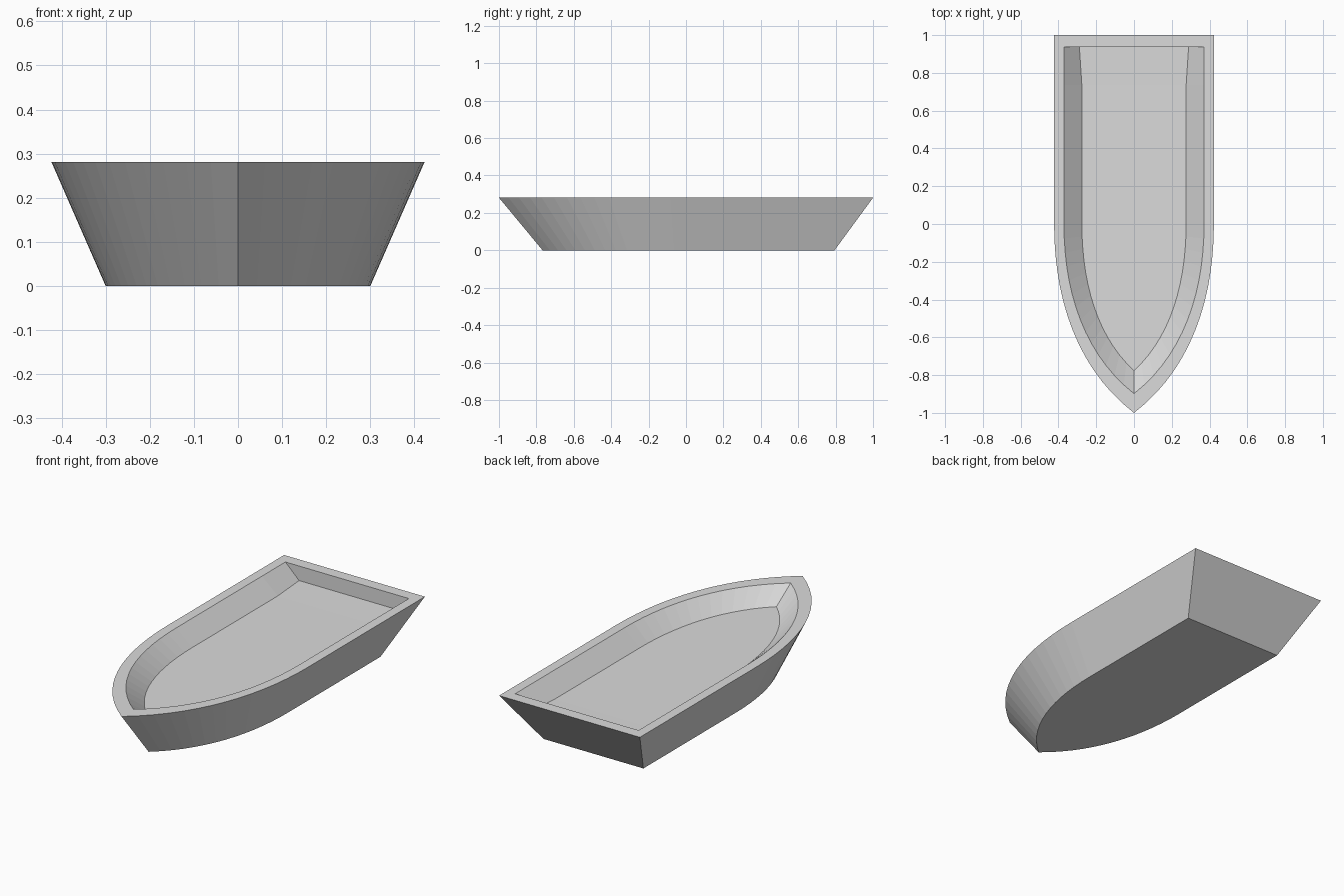
import bpy
import bmesh
from mathutils import Vector
from mathutils.geometry import interpolate_bezier

cube = bpy.data.objects.get("Cube")
if cube:
    bpy.data.objects.remove(cube, do_unlink=True)

SEGMENTS = 14
KNEE = 0.735  # where the floor starts widening towards the stern


def outline(width, bow, stern, z, stern_z=None, stern_width=None):
    """Closed boat outline: straight sides, curved to a pointed bow."""
    stern_z = z if stern_z is None else stern_z
    stern_width = stern_width or width
    curve = interpolate_bezier(
        Vector((width, 0, z)),
        Vector((width, 0.4 * bow, z)),
        Vector((0.71 * width, 0.77 * bow, z)),
        Vector((0, bow, z)),
        SEGMENTS + 1)
    half = [Vector((stern_width, stern, stern_z)), Vector((width, KNEE, z))] + curve
    mirrored = [Vector((-p.x, p.y, p.z)) for p in reversed(half[:-1])]
    return half + mirrored


bm = bmesh.new()


def add_loop(points):
    return [bm.verts.new(p) for p in points]


# Outlines from the keel up, over the rim and down to the floor
loops = [
    add_loop(outline(0.30, -0.767, 0.794, 0)),
    add_loop(outline(0.423, -1, 1, 0.281)),
    add_loop(outline(0.371, -0.898, 0.937, 0.281)),
    add_loop(outline(0.276, -0.776, 0.937, 0.199, 0.202, 0.289)),
]

# Hull sides, rim and inner walls
for lower, upper in zip(loops, loops[1:]):
    for i in range(len(lower)):
        j = (i + 1) % len(lower)
        bm.faces.new((lower[i], lower[j], upper[j], upper[i]))

# Flat bottom
bm.faces.new(loops[0])

# Floor with a slight rise at the stern
floor = loops[-1]
bm.faces.new(floor[1:-1])
bm.faces.new((floor[0], floor[1], floor[-2], floor[-1]))

bmesh.ops.recalc_face_normals(bm, faces=bm.faces)
mesh = bpy.data.meshes.new("boat_hull")
bm.to_mesh(mesh)
bm.free()

# Plain grey finish
grey = bpy.data.materials.new("light_grey")
grey.use_nodes = True
colour = (0.71, 0.71, 0.71, 1)
grey.diffuse_color = colour
grey.node_tree.nodes["Principled BSDF"].inputs["Base Color"].default_value = colour
mesh.materials.append(grey)

hull = bpy.data.objects.new("boat_hull", mesh)
bpy.context.collection.objects.link(hull)
